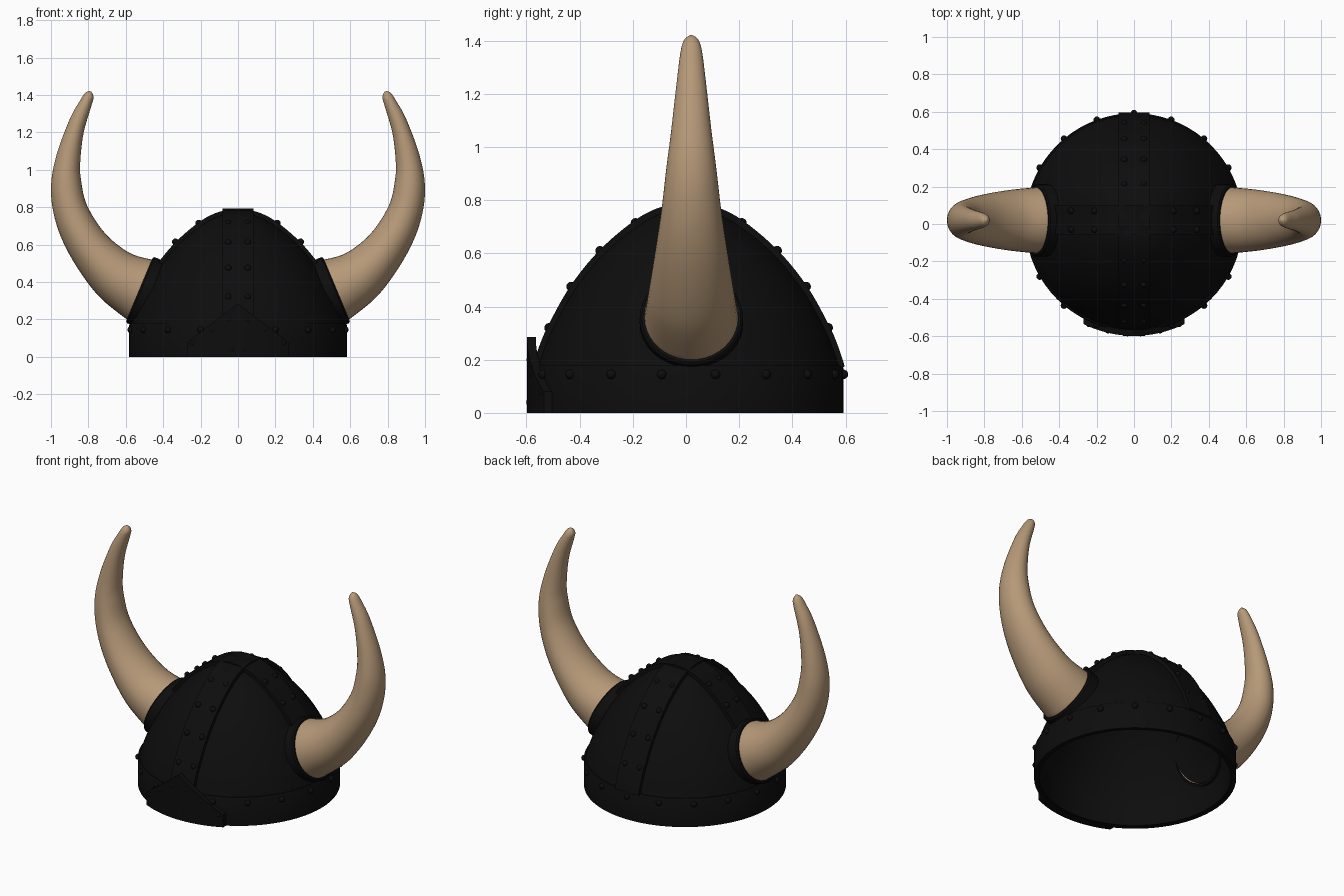
import bpy, bmesh, math
from mathutils import Vector, Matrix

if "Cube" in bpy.data.objects:
    bpy.data.objects.remove(bpy.data.objects["Cube"])

CY = 0.01      # dome centre in y
HY = 0.02      # horn and side strap centre in y


def material(name, rgb):
    m = bpy.data.materials.new(name)
    m.diffuse_color = (*rgb, 1)
    m.use_nodes = True
    m.node_tree.nodes["Principled BSDF"].inputs["Base Color"].default_value = m.diffuse_color
    return m


iron = material("black iron", (0.004, 0.004, 0.004))
bone = material("tan horn", (0.47, 0.32, 0.19))


def finish(bm, name, mat, angle=35):
    bmesh.ops.recalc_face_normals(bm, faces=bm.faces)
    me = bpy.data.meshes.new(name)
    bm.to_mesh(me)
    bm.free()
    ob = bpy.data.objects.new(name, me)
    bpy.context.collection.objects.link(ob)
    me.materials.append(mat)
    bpy.ops.object.select_all(action='DESELECT')
    bpy.context.view_layer.objects.active = ob
    ob.select_set(True)
    bpy.ops.object.shade_smooth_by_angle(angle=math.radians(angle))
    return ob


def smooth_path(pts, n):
    """Catmull-Rom through points of any dimension"""
    p = [pts[0]] + list(pts) + [pts[-1]]
    out = []
    for i in range(1, len(p) - 2):
        for k in range(n):
            t = k / n
            out.append(tuple(0.5 * (2 * b + (c - a) * t + (2 * a - 5 * b + 4 * c - d) * t * t
                                    + (3 * b - a - 3 * c + d) * t ** 3)
                             for a, b, c, d in zip(*p[i - 1:i + 3])))
    return out + [tuple(pts[-1])]


def loft(bm, rings, closed_path=False):
    vs = [[bm.verts.new(v) for v in r] for r in rings]
    pairs = list(zip(vs, vs[1:])) + ([(vs[-1], vs[0])] if closed_path else [])
    for a, b in pairs:
        for i in range(len(a)):
            j = (i + 1) % len(a)
            bm.faces.new((a[i], a[j], b[j], b[i]))
    return vs


def revolve(name, profile, seg=72, closed=True):
    bm = bmesh.new()
    rings = [[(r * math.cos(2 * math.pi * k / seg), CY + r * math.sin(2 * math.pi * k / seg), z)
              for k in range(seg)] for r, z in profile]
    loft(bm, rings, closed)
    bmesh.ops.remove_doubles(bm, verts=bm.verts, dist=1e-5)
    return finish(bm, name, iron)


def offset(path, d):
    """Shift a (r, z) profile along its outward normal"""
    out = []
    for i, (r, z) in enumerate(path):
        a, b = path[max(i - 1, 0)], path[min(i + 1, len(path) - 1)]
        t = Vector((b[0] - a[0], b[1] - a[1])).normalized()
        out.append((max(r + t.y * d, 0), z - t.x * d))
    out[-1] = (0, path[-1][1] + d)
    return out


# dome shell
dome = smooth_path([(.573, .17), (.55, .24), (.516, .32), (.433, .468), (.326, .6),
                    (.197, .71), (.1, .76), (0, .778)], 5)
revolve("dome", [(.573, .004)] + dome + offset(dome, -.022)[::-1] + [(.551, .004)])

# rim band
revolve("rim_band", [(.56, 0), (.582, 0), (.582, .17), (.577, .178), (.56, .178)])


# straps over the crown: flat strips following the dome profile
def strap(name, half_w, zmin, centre, along_x):
    half = [(r, z) for r, z in dome if z >= zmin]
    out, inn = offset(half, .015), offset(half, -.01)

    def full(h):
        return [(-r, z) for r, z in h] + [(r, z) for r, z in h[-2::-1]]

    bm = bmesh.new()
    rings = []
    for (ro, zo), (ri, zi) in zip(full(out), full(inn)):
        quad = [(-half_w, ro, zo), (half_w, ro, zo), (half_w, ri, zi), (-half_w, ri, zi)]
        rings.append([(r, centre + w, z) if along_x else (w, centre + r, z) for w, r, z in quad])
    vs = loft(bm, rings)
    bm.faces.new(vs[0])
    bm.faces.new(vs[-1])
    finish(bm, name, iron)


strap("front_back_strap", .083, .15, CY, False)
strap("side_strap", .08, .42, HY, True)

# pointed brow plate wrapped on the front
bm = bmesh.new()
rings = []
for k in range(25):
    x = -.27 + .54 * k / 24
    top = .285 - .76 * abs(x)
    yo, yi = (CY - math.sqrt(r * r - x * x) for r in (.608, .575))
    rings.append([(x, yo, 0), (x, yo, top), (x, yi, top), (x, yi, 0)])
vs = loft(bm, rings)
bm.faces.new(vs[0])
bm.faces.new(vs[-1])
finish(bm, "brow_plate", iron)

# rivets
spots = []
for k in range(18):
    a = math.radians(90 + 20 * k)
    if k != 9:
        spots.append((.582 * math.cos(a), CY + .582 * math.sin(a), .145))
for s in (-1, 1):
    for r, z in ((.525, .32), (.442, .475), (.333, .61), (.2, .715)):
        for w in (-.052, .052):
            spots.append((w, CY + s * r, z))
    for r, z in ((.335, .615), (.21, .715)):
        for w in (-.05, .05):
            spots.append((s * r, HY + w, z))
    for x, z in ((.24, .075), (.035, .04), (.14, .145), (.05, .2)):
        spots.append((s * x, CY - math.sqrt(.602 ** 2 - x * x) + .008, z))
bm = bmesh.new()
for p in spots:
    bmesh.ops.create_uvsphere(bm, u_segments=12, v_segments=8, radius=.018,
                              matrix=Matrix.Translation(p))
finish(bm, "rivets", iron, 60)

# horn sections: inner edge x z, outer edge x z, half width in y
sections = smooth_path([
    (.46, .52, .594, .2, .176), (.58, .556, .75, .33, .162), (.71, .66, .888, .524, .138),
    (.807, .81, .97, .706, .113), (.84, .95, 1.0, .89, .094), (.843, 1.05, .973, 1.07, .076),
    (.825, 1.2, .90, 1.27, .056), (.783, 1.345, .848, 1.365, .041),
    (.772, 1.39, .818, 1.41, .028), (.785, 1.419, .797, 1.421, .006)], 6)
inward = Vector((-.92, 0, -.39))


def ellipse(a, b, ry, side, shift=0.0, grow=0.0, seg=40):
    a, b = Vector((a[0], 0, a[1])), Vector((b[0], 0, b[1]))
    c, h = (a + b) / 2 + inward * shift, (b - a) / 2
    h = h * (1 + grow / h.length)
    pts = []
    for k in range(seg):
        t = 2 * math.pi * k / seg
        p = c + h * math.cos(t)
        pts.append((side * p.x, HY + (ry + grow) * math.sin(t), p.z))
    return pts


for side, tag in ((-1, "left"), (1, "right")):
    # horn, open at the base, just reaching into the shell
    bm = bmesh.new()
    s0 = sections[0]
    rings = [ellipse(s0[:2], s0[2:4], s0[4], side, .075)]
    rings += [ellipse(s[:2], s[2:4], s[4], side) for s in sections]
    vs = loft(bm, rings)
    bm.faces.new(vs[-1])
    finish(bm, tag + "_horn", bone, 60)
    # socket ring around the horn base
    bm = bmesh.new()
    loft(bm, [ellipse(s0[:2], s0[2:4], s0[4], side, sh, g)
              for sh, g in ((.08, .003), (.08, .018), (.008, .018), (0, .01), (0, -.004))], True)
    finish(bm, tag + "_horn_socket", iron)
